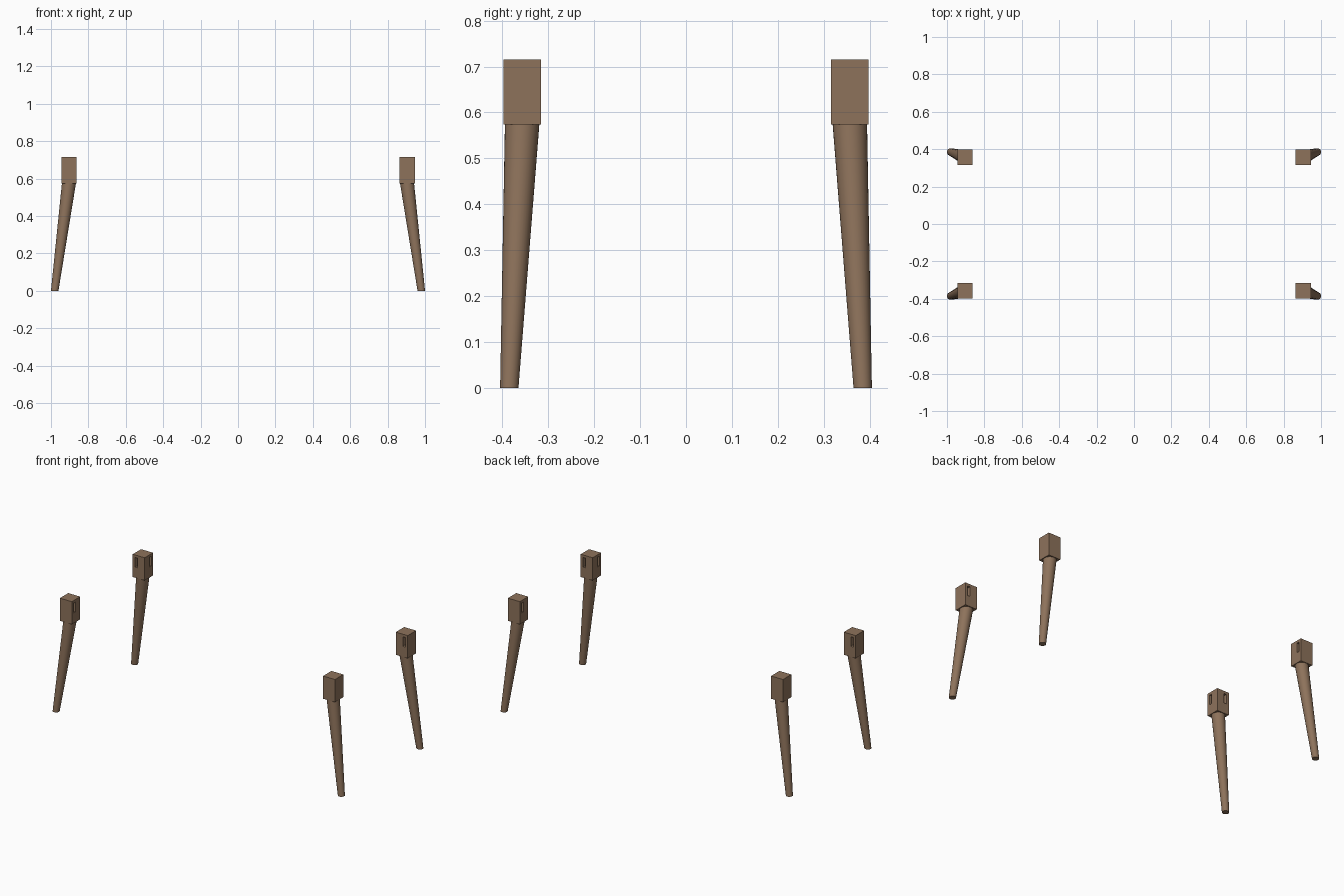
import bpy, bmesh
from mathutils import Vector, Matrix

if "Cube" in bpy.data.objects:
    bpy.data.objects.remove(bpy.data.objects["Cube"])

BX, BY, HALF = 0.904, 0.357, 0.041      # block centre and half width
Z0, Z1 = 0.574, 0.715                   # block bottom and top
FOOT_X, FOOT_Y = 0.98, 0.385            # foot centre
R_TOP, R_FOOT = 0.0375, 0.02

wood = bpy.data.materials.new("brown_wood")
wood.diffuse_color = (0.27, 0.17, 0.105, 1)
wood.use_nodes = True
wood.node_tree.nodes["Principled BSDF"].inputs["Base Color"].default_value = wood.diffuse_color


def make_object(name, bm):
    mesh = bpy.data.meshes.new(name)
    bm.to_mesh(mesh)
    bm.free()
    ob = bpy.data.objects.new(name, mesh)
    bpy.context.collection.objects.link(ob)
    mesh.materials.append(wood)
    return ob


def box(name, centre, size):
    bm = bmesh.new()
    bmesh.ops.create_cube(bm, size=1, matrix=Matrix.Translation(centre) @ Matrix.Diagonal((*size, 1)))
    return make_object(name, bm)


def activate(ob):
    bpy.ops.object.select_all(action='DESELECT')
    ob.select_set(True)
    bpy.context.view_layer.objects.active = ob


def leg(label, sx, sy):
    # square top block
    block = box(label + "_leg_block", (sx * BX, sy * BY, (Z0 + Z1) / 2),
                (2 * HALF, 2 * HALF, Z1 - Z0))

    # mortise slots in the two inward faces, set towards the outside
    depth, wide, off, zc, tall = 0.04, 0.018, 0.016, 0.669, 0.06
    inner = HALF - depth / 2 + 0.005
    slots = [
        ((sx * (BX - inner), sy * (BY + off), zc), (depth + 0.01, wide, tall)),
        ((sx * (BX + off), sy * (BY - inner), zc), (wide, depth + 0.01, tall)),
    ]
    for centre, size in slots:
        cutter = box("mortise_cutter", centre, size)
        cutter.hide_render = True
        mod = block.modifiers.new("mortise", 'BOOLEAN')
        mod.object, mod.operation, mod.solver = cutter, 'DIFFERENCE', 'EXACT'
        activate(block)
        bpy.ops.object.modifier_apply(modifier=mod.name)
        bpy.data.objects.remove(cutter)

    # round tapered leg, splayed outwards with level ends
    bm = bmesh.new()
    bmesh.ops.create_cone(bm, cap_ends=True, segments=32, radius1=R_FOOT, radius2=R_TOP,
                          depth=Z0, matrix=Matrix.Translation((0, 0, Z0 / 2)))
    foot, top = Vector((sx * FOOT_X, sy * FOOT_Y, 0)), Vector((sx * BX, sy * BY, 0))
    for v in bm.verts:
        v.co += foot.lerp(top, v.co.z / Z0)
    shaft = make_object(label + "_tapered_leg", bm)
    activate(shaft)
    bpy.ops.object.shade_smooth_by_angle()


for side, sx in (("left", -1), ("right", 1)):
    for end, sy in (("front", -1), ("back", 1)):
        leg(end + "_" + side, sx, sy)
